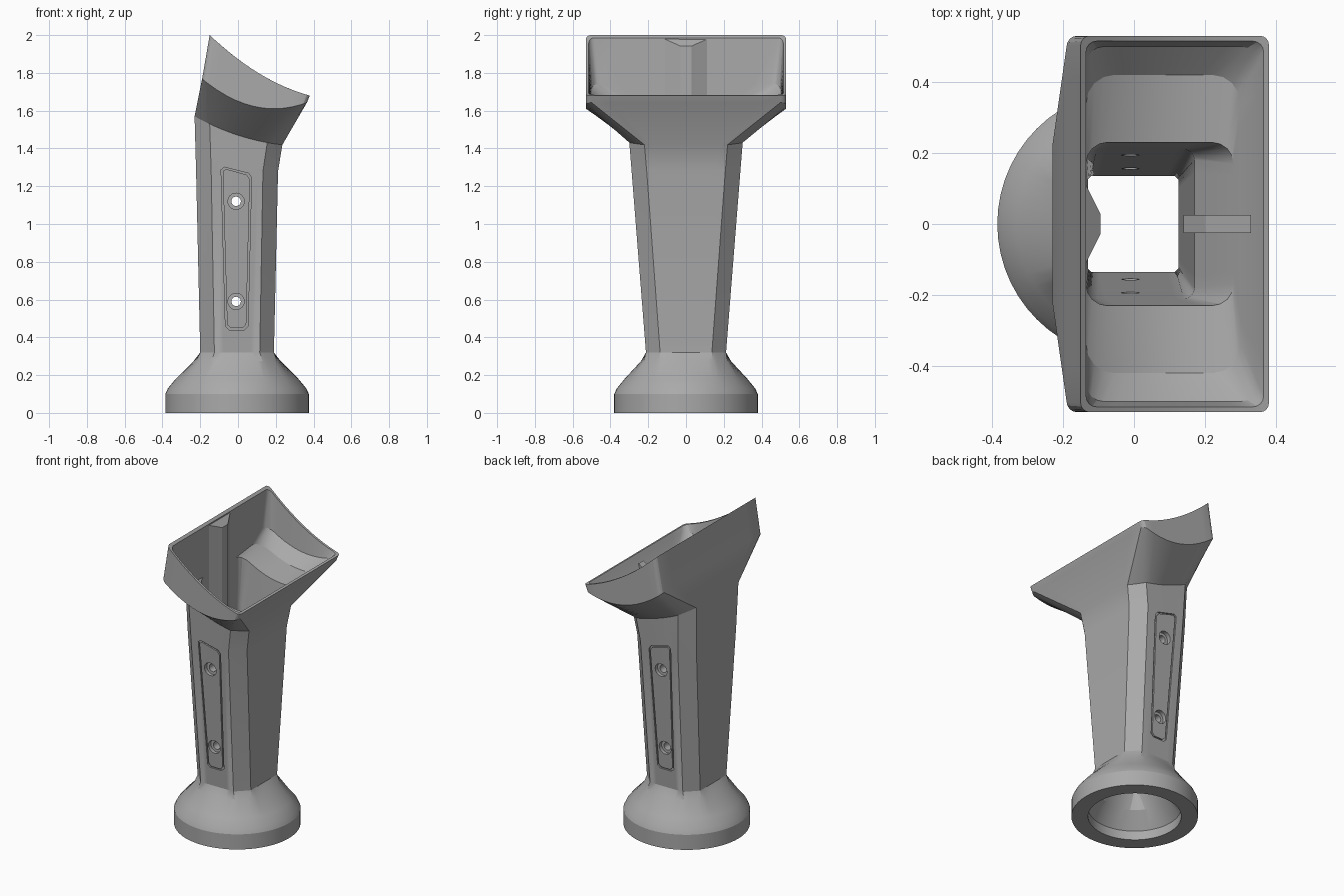
import bpy, bmesh, math
from mathutils import Matrix

if bpy.data.objects.get("Cube"):
    bpy.data.objects.remove(bpy.data.objects["Cube"])

grey = bpy.data.materials.new("plain_grey")
grey.use_nodes = True
grey.diffuse_color = (0.4, 0.4, 0.4, 1)
grey.node_tree.nodes["Principled BSDF"].inputs["Base Color"].default_value = grey.diffuse_color

SIDE, CORNER = 10, 4              # segments per side and per corner
N = 4 * (SIDE + CORNER)


def finish(name, bm):
    bmesh.ops.recalc_face_normals(bm, faces=bm.faces)
    me = bpy.data.meshes.new(name)
    bm.to_mesh(me)
    bm.free()
    me.materials.append(grey)
    ob = bpy.data.objects.new(name, me)
    bpy.context.collection.objects.link(ob)
    return ob


def loft(name, rings):
    """Closed skin through a cycle of rings."""
    bm = bmesh.new()
    vs = [[bm.verts.new(p) for p in r] for r in rings]
    for a, b in zip(vs, vs[1:] + vs[:1]):
        n = len(a)
        for i in range(n):
            j = (i + 1) % n
            bm.faces.new((a[i], a[j], b[j], b[i]))
    return finish(name, bm)


def prism(name, pts, offset):
    """Extruded closed outline."""
    bm = bmesh.new()
    face = bm.faces.new([bm.verts.new(p) for p in pts])
    ext = bmesh.ops.extrude_face_region(bm, geom=[face])
    bmesh.ops.translate(bm, vec=offset,
                        verts=[v for v in ext["geom"] if isinstance(v, bmesh.types.BMVert)])
    return finish(name, bm)


def circle(r, z):
    angles = [(i - SIDE / 2) * math.tau / N for i in range(N)]
    return [(r * math.cos(a) - 0.005, r * math.sin(a), z) for a in angles]


def box_ring(x0, x1, hy, c, z, rounded=False):
    """Rectangle with cut or rounded corners; z is a height or a function of x."""
    corners = [(x1, -hy + c), (x1, hy - c), (x1 - c, hy), (x0 + c, hy),
               (x0, hy - c), (x0, -hy + c), (x0 + c, -hy), (x1 - c, -hy)]
    pts = []
    for k, (ax, ay) in enumerate(corners):
        bx, by = corners[(k + 1) % 8]
        n = CORNER if k % 2 else SIDE
        for i in range(n):
            t = i / n
            u = v = t
            if k % 2 and rounded:
                u, v = math.sin(t * math.pi / 2), 1 - math.cos(t * math.pi / 2)
                if k in (1, 5):
                    u, v = v, u
            x, y = ax + (bx - ax) * u, ay + (by - ay) * v
            pts.append((x, y, z(x) if callable(z) else z))
    return pts


def mix(a, b, t):
    return [tuple(p + (q - p) * t for p, q in zip(u, v)) for u, v in zip(a, b)]


def curve(x0, x1, z0, a, b):
    return lambda x: z0 - a * (x - x0) / (x1 - x0) + b * ((x - x0) / (x1 - x0)) ** 2


rim = curve(-0.15, 0.38, 2.0, 0.5, 0.18)
edge = curve(-0.18, 0.37, 1.76, 0.444, 0.329)
neck = curve(-0.23, 0.23, 1.57, 0.25, 0.1)

# Hollow body: outside from foot to rim, then inside back down
foot = box_ring(-0.2, 0.19, 0.212, 0.075, 0.32)
outside = [
    circle(0.38, 0), circle(0.38, 0.1), circle(0.366, 0.13),
    circle(0.325, 0.18),
    mix(circle(0.235, 0.275), box_ring(-0.23, 0.22, 0.24, 0.08, 0.275), 0.5),
    foot,
    box_ring(-0.222, 0.212, 0.288, 0.08, 1.28),
    box_ring(-0.23, 0.235, 0.3, 0.08, neck),
    box_ring(-0.19, 0.365, 0.53, 0.03, edge, True),
    box_ring(-0.15, 0.38, 0.53, 0.025, rim, True),
]
inside = [
    box_ring(-0.135, 0.365, 0.515, 0.03, rim, True),
    box_ring(-0.135, 0.35, 0.5, 0.05, lambda x: edge(x) + 0.02, True),
    box_ring(-0.135, 0.3, 0.42, 0.08, lambda x: edge(x) - 0.05, True),
    box_ring(-0.135, 0.28, 0.23, 0.06, lambda x: edge(x) - 0.07, True),
    box_ring(-0.135, 0.17, 0.21, 0.03, 1.35, True),
    box_ring(-0.13, 0.125, 0.135, 0.01, 0.3),
    circle(0.2, 0.16), circle(0.28, 0.06), circle(0.28, 0),
]
body = loft("stand_body", outside + inside)


# Cutters: panel grooves and screw holes on both sides
def wall(z):
    return 0.212 + 0.076 * (z - 0.32) / 0.96


def panel(inset, y_shift, side):
    e, r = inset, 0.018
    quad = [(-0.066 + e, 0.44 + e), (0.052 - e, 0.44 + e),
            (0.072 - e, 1.265 - e), (-0.09 + e, 1.305 - e)]
    pts = []
    for k, (x, z) in enumerate(quad):
        for ox, oz in (quad[k - 1], quad[(k + 1) % 4]):
            d = math.hypot(ox - x, oz - z)
            px, pz = x + (ox - x) * r / d, z + (oz - z) * r / d
            pts.append((px, side * (wall(pz) + y_shift), pz))
    return pts


def cone(name, r1, r2, depth, y, z):
    bm = bmesh.new()
    bmesh.ops.create_cone(bm, cap_ends=True, segments=24, radius1=r1, radius2=r2, depth=depth,
                          matrix=Matrix.Translation((-0.01, y, z)) @ Matrix.Rotation(math.pi / 2, 4, "X"))
    return finish(name, bm)


cutters = []
for side in (-1, 1):
    cutters.append(loft("groove_cutter", [panel(0, 0.02, side), panel(0.009, 0.02, side),
                                          panel(0.009, -0.01, side), panel(0, -0.01, side)]))
for z in (0.59, 1.12):
    cutters.append(cone("hole_cutter", 0.025, 0.025, 1, 0, z))
    for side in (-1, 1):
        cutters.append(cone("recess_cutter", 0.043, 0.043, 0.05, side * wall(z), z))

bpy.context.view_layer.objects.active = body
for cutter in cutters:
    mod = body.modifiers.new("cut", "BOOLEAN")
    mod.operation, mod.solver, mod.object = "DIFFERENCE", "EXACT", cutter
    bpy.ops.object.modifier_apply(modifier=mod.name)
    bpy.data.objects.remove(cutter)

# Upright web inside the lower-rim wall
web_outline = [(0.14, 0.3), (0.14, 1.45), (0.2, 1.55), (0.33, 1.64), (0.325, 1.6),
               (0.22, 1.42), (0.195, 1.28), (0.18, 0.32)]
web = prism("inner_web", [(x, -0.025, z) for x, z in web_outline], (0, 0.05, 0))

# Flared rib on the tall wall, topped off along the rim curve
half = [(-0.145, 0.13), (-0.125, 0.09), (-0.108, 0.055), (-0.095, 0.03)]
outline = half + [(x, -y) for x, y in reversed(half)]
rib = prism("inner_rib", [(x, y, 0.35) for x, y in outline], (0, 0, 1))
for v in rib.data.vertices:
    if v.co.z > 1:
        v.co.z = rim(v.co.x) - 0.008

# Smooth shading with crisp edges
bpy.ops.object.select_all(action="DESELECT")
for ob in (body, web, rib):
    ob.select_set(True)
bpy.ops.object.shade_smooth_by_angle(angle=math.radians(22))
